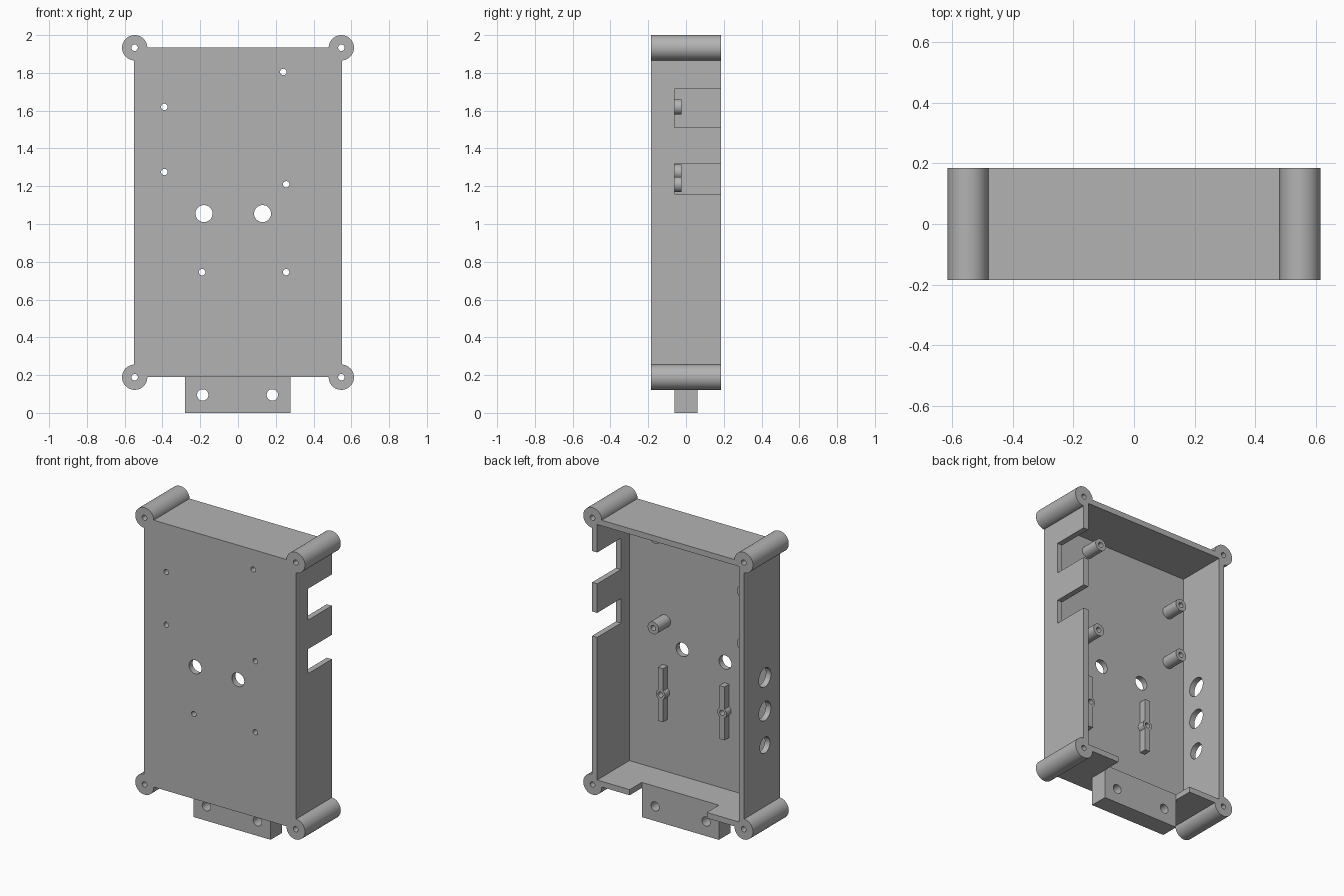
import bpy
from math import pi, radians

cube = bpy.data.objects.get("Cube")
if cube:
    bpy.data.objects.remove(cube, do_unlink=True)

grey = bpy.data.materials.new("plain grey")
grey.use_nodes = True
grey.diffuse_color = (0.45, 0.45, 0.45, 1)
grey.node_tree.nodes["Principled BSDF"].inputs["Base Color"].default_value = (0.45, 0.45, 0.45, 1)

HALF_W, HALF_D, LOW, HIGH = 0.55, 0.185, 0.19, 1.935
WALL = 0.037
INNER = WALL - HALF_D          # inside face of the front plate


def box(name, x0, x1, y0, y1, z0, z1):
    bpy.ops.mesh.primitive_cube_add(size=1, location=((x0 + x1) / 2, (y0 + y1) / 2, (z0 + z1) / 2))
    ob = bpy.context.object
    ob.name = name
    ob.scale = (x1 - x0, y1 - y0, z1 - z0)
    bpy.ops.object.transform_apply(location=True, rotation=False, scale=True)
    ob.data.materials.append(grey)
    return ob


def rod(name, x, z, r, y0=-0.3, y1=0.3):
    """Cylinder running front to back."""
    bpy.ops.mesh.primitive_cylinder_add(vertices=48, radius=r, depth=y1 - y0,
                                        location=(x, (y0 + y1) / 2, z), rotation=(pi / 2, 0, 0))
    ob = bpy.context.object
    ob.name = name
    bpy.ops.object.transform_apply(location=True, rotation=True, scale=True)
    ob.data.materials.append(grey)
    return ob


def combine(ob, others, operation):
    """Apply booleans to ob and discard the helper solids."""
    bpy.context.view_layer.objects.active = ob
    for other in others:
        mod = ob.modifiers.new("bool", 'BOOLEAN')
        mod.operation, mod.solver, mod.object = operation, 'EXACT', other
        bpy.ops.object.modifier_apply(modifier=mod.name)
        bpy.data.objects.remove(other, do_unlink=True)


def finish(ob):
    bpy.ops.object.select_all(action='DESELECT')
    ob.select_set(True)
    bpy.context.view_layer.objects.active = ob
    bpy.ops.object.shade_smooth_by_angle(angle=radians(30))


corners = [(x, z) for x in (-0.547, 0.547) for z in (0.189, 1.933)]
standoffs = [(-0.39, 1.62), (-0.39, 1.275), (0.24, 1.805), (0.255, 1.21)]
rails = [(-0.19, 0.745), (0.255, 0.745)]

# Case shell with screw bosses on the corners, hollowed from the back
case = box("case", -HALF_W, HALF_W, -HALF_D, HALF_D, LOW, HIGH)
combine(case, [rod("boss", x, z, 0.067, -HALF_D, HALF_D) for x, z in corners], 'UNION')
combine(case, [box("cavity", WALL - HALF_W, HALF_W - WALL, INNER, 0.4, LOW + WALL, HIGH - WALL)],
        'DIFFERENCE')

# Screw holes and the two large front openings
holes = [rod("hole", x, z, 0.017) for x, z in corners + standoffs + rails]
holes += [rod("opening", x, 1.055, 0.045) for x in (-0.18, 0.13)]

# Two connector slots in the left wall and the notch behind the tab
holes += [box("slot", 0.45, 0.7, -0.06, 0.4, z0, z1) for z0, z1 in ((1.51, 1.715), (1.16, 1.32))]
holes.append(box("notch", -0.28, 0.278, 0.06, 0.4, 0.1, 0.3))

# Three round ports in the right wall
for z, r in ((1.10, 0.062), (0.88, 0.062), (0.657, 0.052)):
    bpy.ops.mesh.primitive_cylinder_add(vertices=48, radius=r, depth=0.2,
                                        location=(-HALF_W, -0.03, z), rotation=(0, pi / 2, 0))
    holes.append(bpy.context.object)
combine(case, holes, 'DIFFERENCE')
finish(case)

# Mounting tab below the case
tab = box("mounting_tab", -0.28, 0.278, -0.06, 0.06, 0, LOW)
combine(tab, [rod("hole", x, 0.095, 0.03) for x in (-0.187, 0.182)], 'DIFFERENCE')
finish(tab)

# Board standoffs rising from the front plate
for x, z in standoffs:
    post = rod("standoff", x, z, 0.04, INNER, -0.025)
    combine(post, [rod("hole", x, z, 0.017)], 'DIFFERENCE')
    finish(post)

# Upright support rails with a small screw boss in the middle
for x, z in rails:
    rail = box("support_rail", x - 0.018, x + 0.018, INNER, -0.1, z - 0.175, z + 0.175)
    combine(rail, [rod("boss", x, z, 0.033, INNER, -0.1)], 'UNION')
    combine(rail, [rod("hole", x, z, 0.017)], 'DIFFERENCE')
    finish(rail)
